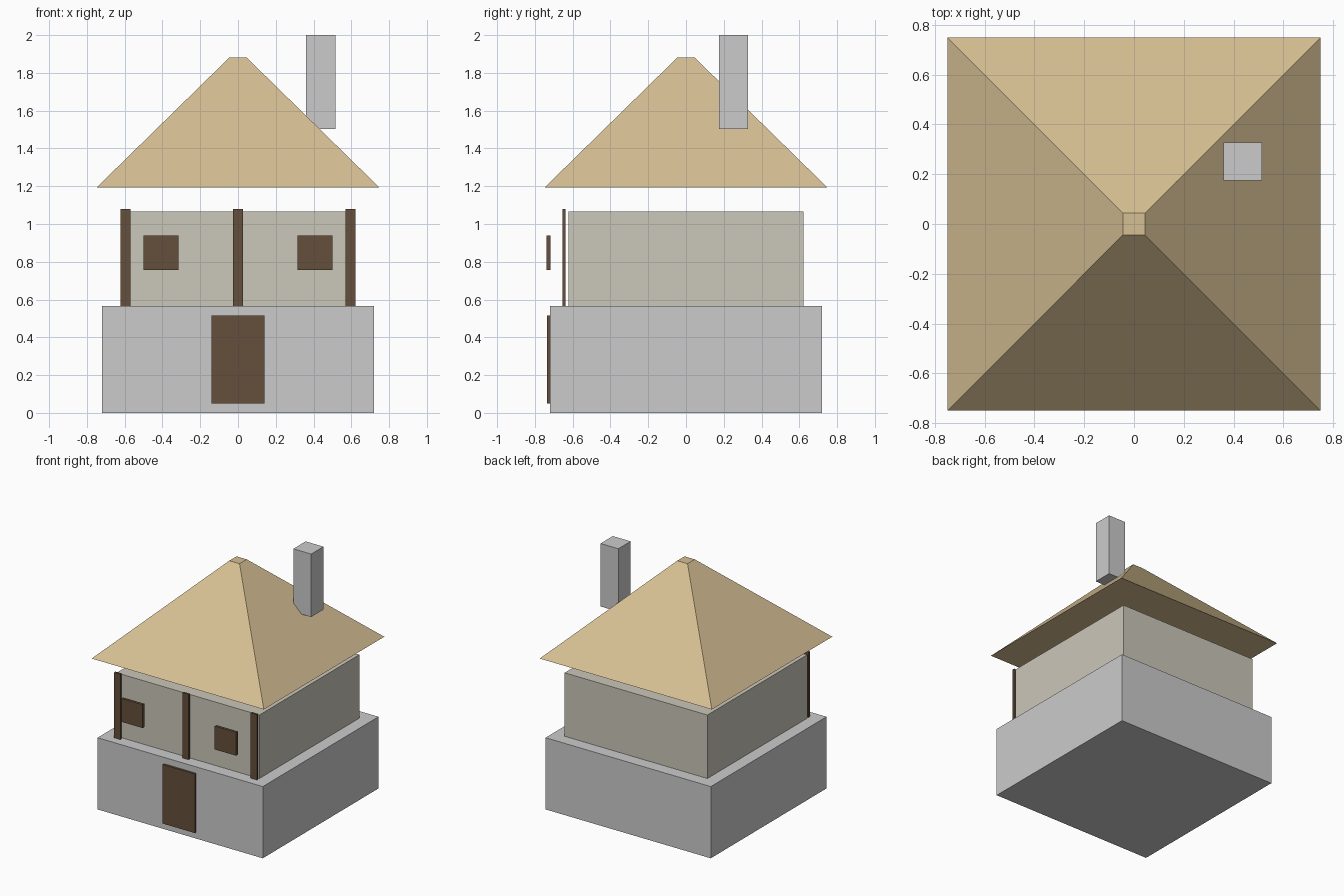
import bpy
from math import pi, sqrt

if "Cube" in bpy.data.objects:
    bpy.data.objects.remove(bpy.data.objects["Cube"])


def material(name, rgb):
    m = bpy.data.materials.new(name)
    m.diffuse_color = (*rgb, 1)
    m.use_nodes = True
    m.node_tree.nodes["Principled BSDF"].inputs["Base Color"].default_value = m.diffuse_color
    return m


PLASTER = material("plaster", (0.60, 0.57, 0.49))
WOOD = material("wood", (0.13, 0.08, 0.045))
THATCH = material("thatch", (0.67, 0.52, 0.29))


def box(name, x, y, z, mat=None):
    """Box from (min, max) ranges on each axis."""
    bpy.ops.mesh.primitive_cube_add(size=1, location=[(a + b) / 2 for a, b in (x, y, z)])
    ob = bpy.context.object
    ob.name = name
    ob.scale = [b - a for a, b in (x, y, z)]
    bpy.ops.object.transform_apply(location=False, rotation=False, scale=True)
    if mat:
        ob.data.materials.append(mat)
    return ob


# Stone ground floor and plastered upper floor
box("stone_base", (-0.72, 0.72), (-0.72, 0.72), (0, 0.565))
box("upper_walls", (-0.622, 0.622), (-0.622, 0.622), (0.565, 1.065), PLASTER)

# Door
box("door", (-0.14, 0.14), (-0.737, -0.717), (0.05, 0.515), WOOD)

# Timber posts along the front
for name, x in (("left", -0.595), ("middle", 0), ("right", 0.595)):
    box(name + "_post", (x - 0.027, x + 0.027), (-0.653, -0.637), (0.565, 1.08), WOOD)

# Window shutters
for name, x in (("left", -0.407), ("right", 0.407)):
    box(name + "_window", (x - 0.093, x + 0.093), (-0.738, -0.717), (0.756, 0.94), WOOD)

# Truncated pyramid roof
bpy.ops.mesh.primitive_cone_add(vertices=4, radius1=0.75 * sqrt(2), radius2=0.045 * sqrt(2),
                                depth=0.69, location=(0, 0, 1.537), rotation=(0, 0, pi / 4))
roof = bpy.context.object
roof.name = "roof"
roof.data.materials.append(THATCH)

# Chimney
box("chimney", (0.36, 0.515), (0.175, 0.328), (1.504, 2.0))
